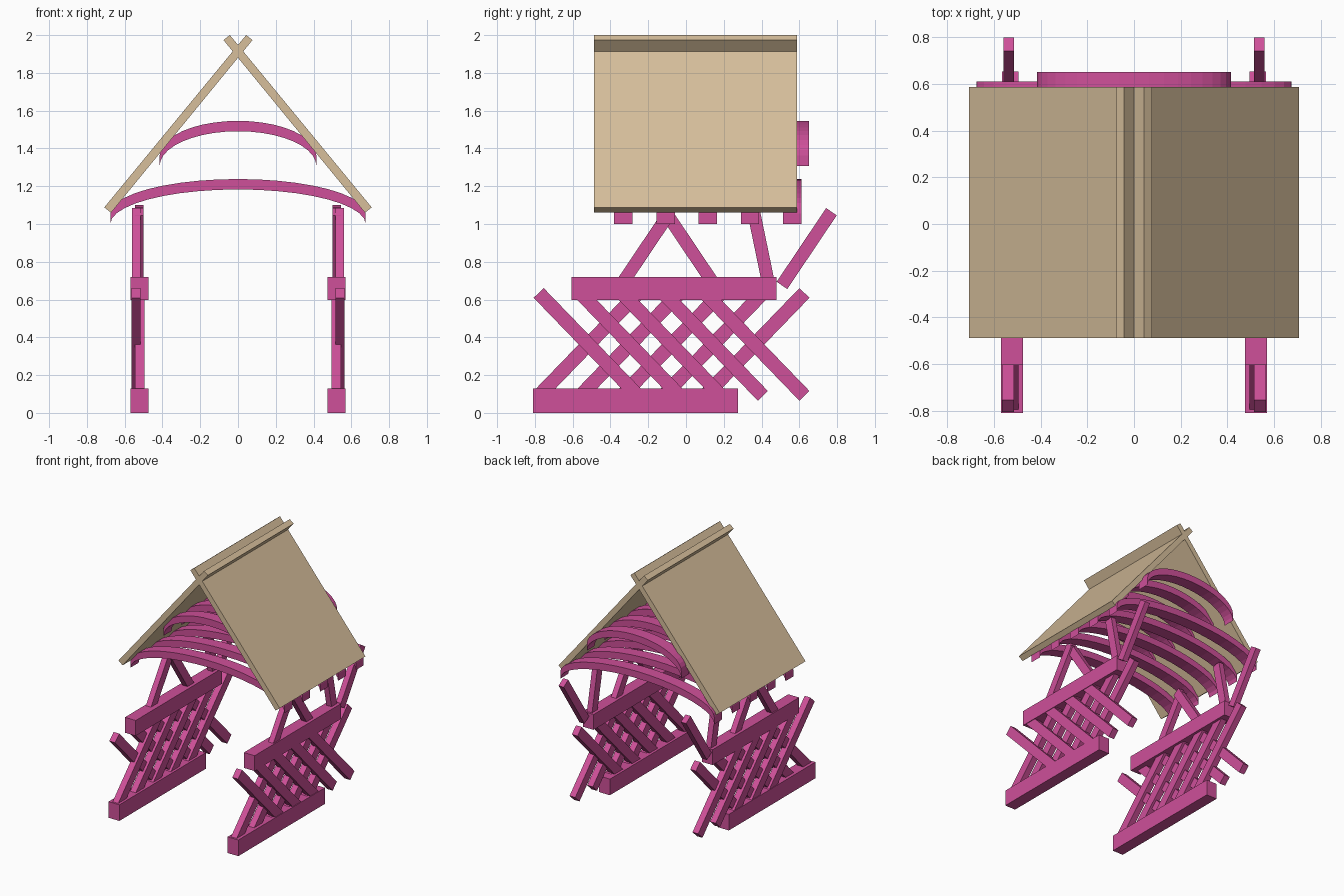
import bpy, math
from mathutils import Vector

if "Cube" in bpy.data.objects:
    bpy.data.objects.remove(bpy.data.objects["Cube"])


def material(name, color):
    m = bpy.data.materials.new(name)
    m.diffuse_color = color
    m.use_nodes = True
    m.node_tree.nodes["Principled BSDF"].inputs["Base Color"].default_value = m.diffuse_color
    return m


PINK = material("pink_wood", (0.62, 0.08, 0.32, 1))
TAN = material("tan_roof", (0.68, 0.52, 0.33, 1))


def build(name, verts, faces, mat):
    me = bpy.data.meshes.new(name)
    me.from_pydata(verts, [], faces)
    me.materials.append(mat)
    ob = bpy.data.objects.new(name, me)
    bpy.context.collection.objects.link(ob)
    # consistent outward normals
    import bmesh
    bm = bmesh.new()
    bm.from_mesh(me)
    bmesh.ops.recalc_face_normals(bm, faces=bm.faces)
    bm.to_mesh(me)
    bm.free()
    return ob


def loft(name, a, b, mat):
    """Closed prism between two quad outlines a and b."""
    faces = [(0, 1, 2, 3), (7, 6, 5, 4)]
    faces += [(i, i + 4, (i + 1) % 4 + 4, (i + 1) % 4) for i in range(4)]
    return build(name, list(a) + list(b), faces, mat)


def side_bar(name, p, q, width, x0, x1):
    """Bar in the side (y, z) plane from p to q, spanning x0 to x1."""
    p, q = Vector(p), Vector(q)
    d = (q - p).normalized()
    n = Vector((-d.y, d.x)) * width / 2
    outline = [p + n, p - n, q - n, q + n]
    return loft(name, [(x0, c.x, c.y) for c in outline],
                [(x1, c.x, c.y) for c in outline], PINK)


def arch(name, half, z_end, rise, depth, y0, y1, n=20):
    """Half-ellipse rib with a constant vertical depth."""
    verts = []
    for i in range(n + 1):
        t = math.pi * i / n
        x, z = -half * math.cos(t), z_end + rise * math.sin(t)
        verts += [(x, y0, z), (x, y1, z), (x, y1, z + depth), (x, y0, z + depth)]
    faces = [(0, 1, 2, 3), tuple(4 * n + k for k in (3, 2, 1, 0))]
    for i in range(n):
        for k in range(4):
            a, b = 4 * i + k, 4 * i + (k + 1) % 4
            faces.append((a, b, b + 4, a + 4))
    return build(name, verts, faces, PINK)


for side, s in (("left", -1), ("right", 1)):
    # crossing roof panels
    prof = [(0.708, 1.088), (0.672, 1.06), (-0.077, 1.974), (-0.043, 2.0)]
    loft(side + "_roof_panel", [(s * x, -0.488, z) for x, z in prof],
         [(s * x, 0.588, z) for x, z in prof], TAN)

    # sill and top rail
    side_bar(side + "_sill_beam", (-0.81, 0.064), (0.276, 0.064), 0.128, s * 0.475, s * 0.57)
    side_bar(side + "_top_beam", (-0.605, 0.658), (0.48, 0.658), 0.122, s * 0.475, s * 0.57)

    # lattice slats, two crossing layers
    for i in range(5):
        y = -0.78 + 0.352 * i * 0.625
        side_bar(f"{side}_outer_slat_{i}", (y, 0.635), (y + 0.527, 0.09), 0.074,
                 s * 0.515, s * 0.565)
        side_bar(f"{side}_inner_slat_{i}", (y, 0.09), (y + 0.527, 0.635), 0.074,
                 s * 0.495, s * 0.545)

    # struts up to the roof
    for i, y in enumerate((-0.345, 0.508)):
        side_bar(f"{side}_outer_strut_{i}", (y, 0.675), (y + 0.262, 1.065), 0.068,
                 s * 0.515, s * 0.56)
    side_bar(side + "_inner_strut_0", (0.152, 0.675), (-0.11, 1.065), 0.068, s * 0.5, s * 0.545)
    side_bar(side + "_inner_strut_1", (0.444, 0.65), (0.352, 1.095), 0.068, s * 0.5, s * 0.545)

# ribs under the roof
for i in range(5):
    y = -0.38 + 0.2235 * i
    arch(f"lower_arch_{i}", 0.676, 1.0, 0.183, 0.055, y, y + 0.097)
    arch(f"upper_arch_{i}", 0.415, 1.307, 0.184, 0.055, y + 0.04, y + 0.137)
